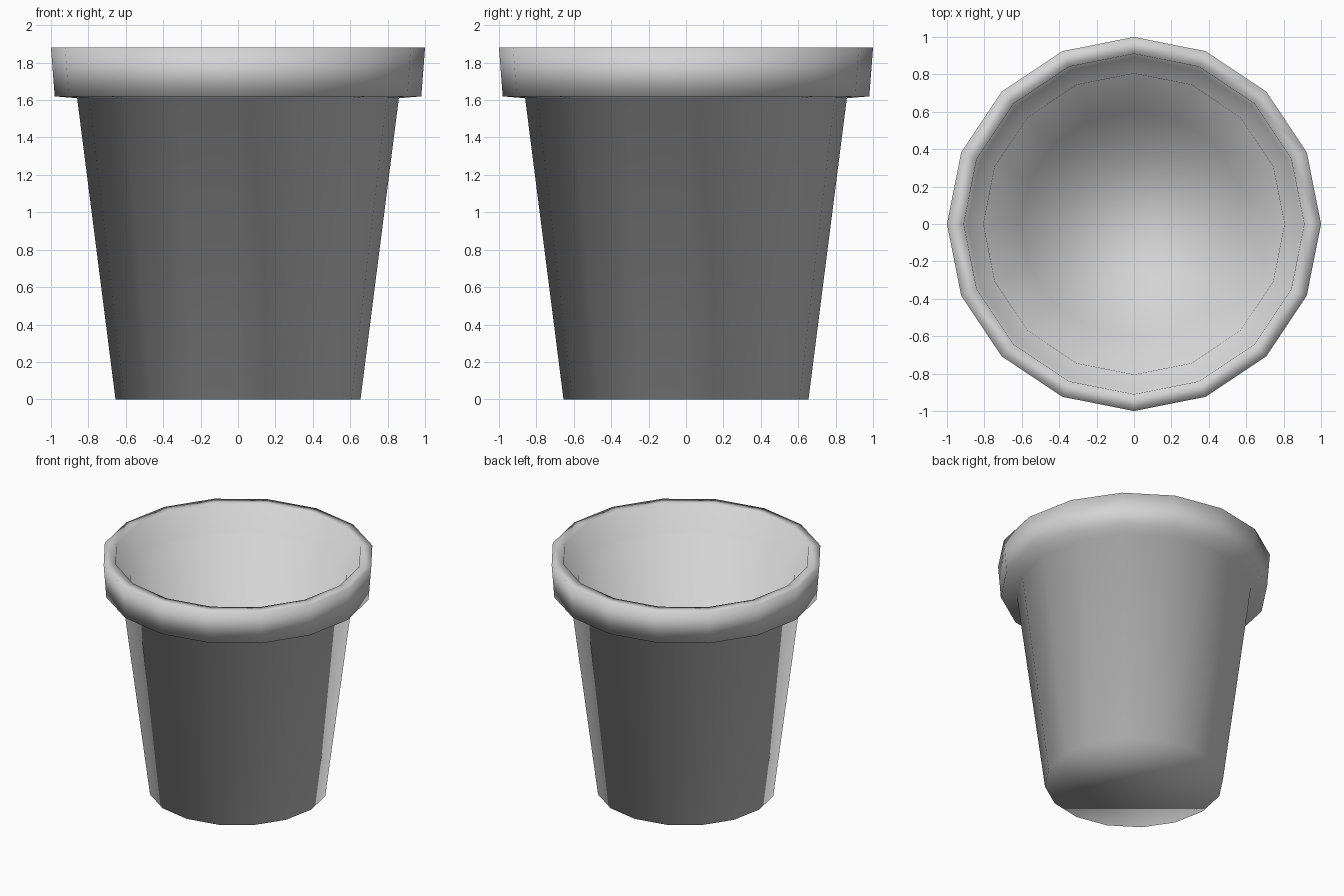
import bpy
import bmesh
from math import cos, sin, tau

SIDES = 16

old = bpy.data.objects.get("Cube")
if old:
    bpy.data.objects.remove(old, do_unlink=True)


def make_material(name, colour):
    mat = bpy.data.materials.new(name)
    mat.use_nodes = True
    mat.diffuse_color = colour
    mat.node_tree.nodes["Principled BSDF"].inputs["Base Color"].default_value = colour
    return mat


def revolve(name, profile, mat):
    """Closed turned solid: rings of (radius, height), capped at both ends."""
    bm = bmesh.new()
    rings = [[bm.verts.new((r * cos(tau * i / SIDES), r * sin(tau * i / SIDES), z))
              for i in range(SIDES)] for r, z in profile]
    for low, high in zip(rings, rings[1:]):
        for i in range(SIDES):
            j = (i + 1) % SIDES
            bm.faces.new((low[i], low[j], high[j], high[i]))
    bm.faces.new(rings[0][::-1])
    bm.faces.new(rings[-1])
    for face in bm.faces:
        face.smooth = True
    mesh = bpy.data.meshes.new(name)
    bm.to_mesh(mesh)
    bm.free()
    mesh.materials.append(mat)
    obj = bpy.data.objects.new(name, mesh)
    bpy.context.collection.objects.link(obj)
    return obj


# Base, tapered wall and overhanging rim, then the hollow inside down to its floor
pot_profile = [
    (0.655, 0.0),
    (0.86, 1.61),
    (0.98, 1.62),
    (1.0, 1.88),
    (0.91, 1.88),
    (0.89, 1.66),
    (0.805, 1.66),
    (0.605, 0.06),
]
revolve("flower_pot", pot_profile, make_material("light grey", (0.66, 0.66, 0.66, 1.0)))
